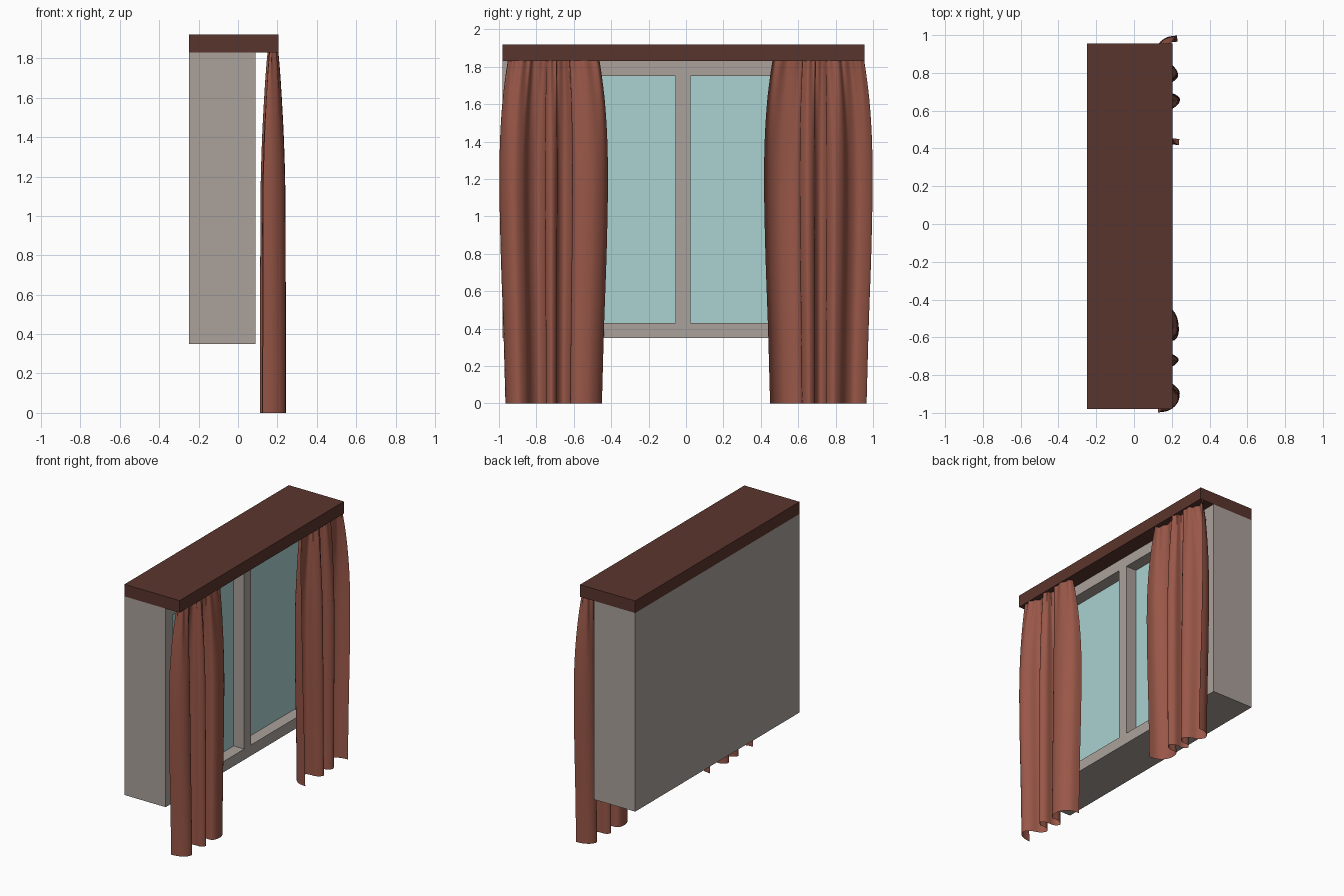
import bpy, bmesh, math
from mathutils import Vector

if "Cube" in bpy.data.objects:
    bpy.data.objects.remove(bpy.data.objects["Cube"])


def material(name, rgb):
    # sRGB 0-255 to linear
    m = bpy.data.materials.new(name)
    lin = [((c / 255 + 0.055) / 1.055) ** 2.4 for c in rgb]
    m.diffuse_color = (*lin, 1)
    m.use_nodes = True
    m.node_tree.nodes["Principled BSDF"].inputs["Base Color"].default_value = m.diffuse_color
    return m


wall_grey = material("warm grey frame", (170, 161, 155))
glass_blue = material("pale blue glass", (170, 210, 209))
dark_wood = material("dark brown wood", (90, 53, 45))
cloth_red = material("rust red cloth", (153, 87, 72))


def finish(name, bm, mats):
    me = bpy.data.meshes.new(name)
    bm.to_mesh(me)
    bm.free()
    for m in mats:
        me.materials.append(m)
    ob = bpy.data.objects.new(name, me)
    bpy.context.collection.objects.link(ob)
    return ob


def box(lo, hi):
    bm = bmesh.new()
    bmesh.ops.create_cube(bm, size=1)
    for v in bm.verts:
        v.co = [lo[i] + (v.co[i] + 0.5) * (hi[i] - lo[i]) for i in range(3)]
    return bm


Y0, Y1 = -0.98, 0.955

# Pelmet board over the window
finish("pelmet", box((-0.25, Y0, 1.83), (0.205, Y1, 1.92)), [dark_wood])

# Window block: cut the front into a grid and push the two panes inward
bm = box((-0.25, Y0, 0.35), (0.09, Y1, 1.83))
panes = [(Y0 + 0.08, -0.055), (0.025, Y1 - 0.08)]
pane_z = (0.43, 1.75)
cuts = [(Vector((0, y, 0)), Vector((0, 1, 0))) for p in panes for y in p]
cuts += [(Vector((0, 0, z)), Vector((0, 0, 1))) for z in pane_z]
for co, no in cuts:
    bmesh.ops.bisect_plane(bm, geom=bm.verts[:] + bm.edges[:] + bm.faces[:],
                           plane_co=co, plane_no=no)
front = []
for f in bm.faces:
    c = f.calc_center_median()
    if c.x > 0.0899 and pane_z[0] < c.z < pane_z[1] and any(a < c.y < b for a, b in panes):
        front.append(f)
for f in bmesh.ops.extrude_discrete_faces(bm, faces=front)["faces"]:
    f.material_index = 1
    for v in f.verts:
        v.co.x = 0.003
bmesh.ops.recalc_face_normals(bm, faces=bm.faces[:])
finish("window", bm, [wall_grey, glass_blue])

# Curtains: one fold outline (y, x), scaled at each height
FOLDS = [(.45, .24), (.463, .175), (.51, .128), (.57, .118), (.615, .14), (.622, .205),
         (.655, .244), (.688, .215), (.692, .15), (.718, .118), (.746, .145),
         (.75, .2), (.785, .234), (.825, .205), (.85, .145), (.89, .113),
         (.93, .13), (.957, .175), (.965, .23)]
CY, CX = 0.7075, 0.1775
# height, half width in y, half depth in x
PROFILE = [(0.0, .258, .067), (0.4, .269, .066), (0.8, .283, .065), (1.15, .29, .063),
           (1.4, .287, .055), (1.6, .275, .043), (1.74, .259, .032), (1.835, .245, .022)]


def spline(pts, steps):
    # Catmull-Rom curve through the points
    pts = [Vector(p) for p in pts]
    out = []
    for i in range(len(pts) - 1):
        a, b, c, d = pts[max(i - 1, 0)], pts[i], pts[i + 1], pts[min(i + 2, len(pts) - 1)]
        for k in range(steps):
            t = k / steps
            out.append(0.5 * (2 * b + (c - a) * t + (2 * a - 5 * b + 4 * c - d) * t * t
                              + (3 * b - a - 3 * c + d) * t ** 3))
    return out + [pts[-1]]


def curtain(name, side):
    bm = bmesh.new()
    outline = spline(FOLDS, 6)
    rows = []
    for z, wide, deep in spline(PROFILE, 5):
        gather = max(0, (z - 1.2) / 0.63) ** 2      # small extra pleats at the heading
        row = []
        for i, (y, x) in enumerate(outline):
            s = i / (len(outline) - 1)
            dy = (y - CY) / 0.2575 * wide
            dx = (x - CX) / 0.067 * deep + 0.006 * gather * math.sin(s * 26 * math.pi)
            # the second curtain is the first turned half round
            row.append(bm.verts.new((CX + side * dx, side * (CY + dy), z)))
        rows.append(row)
    for r0, r1 in zip(rows, rows[1:]):
        for i in range(len(r0) - 1):
            f = bm.faces.new((r0[i], r0[i + 1], r1[i + 1], r1[i]))
            f.smooth = True
    finish(name, bm, [cloth_red])


curtain("right_curtain", 1)
curtain("left_curtain", -1)
